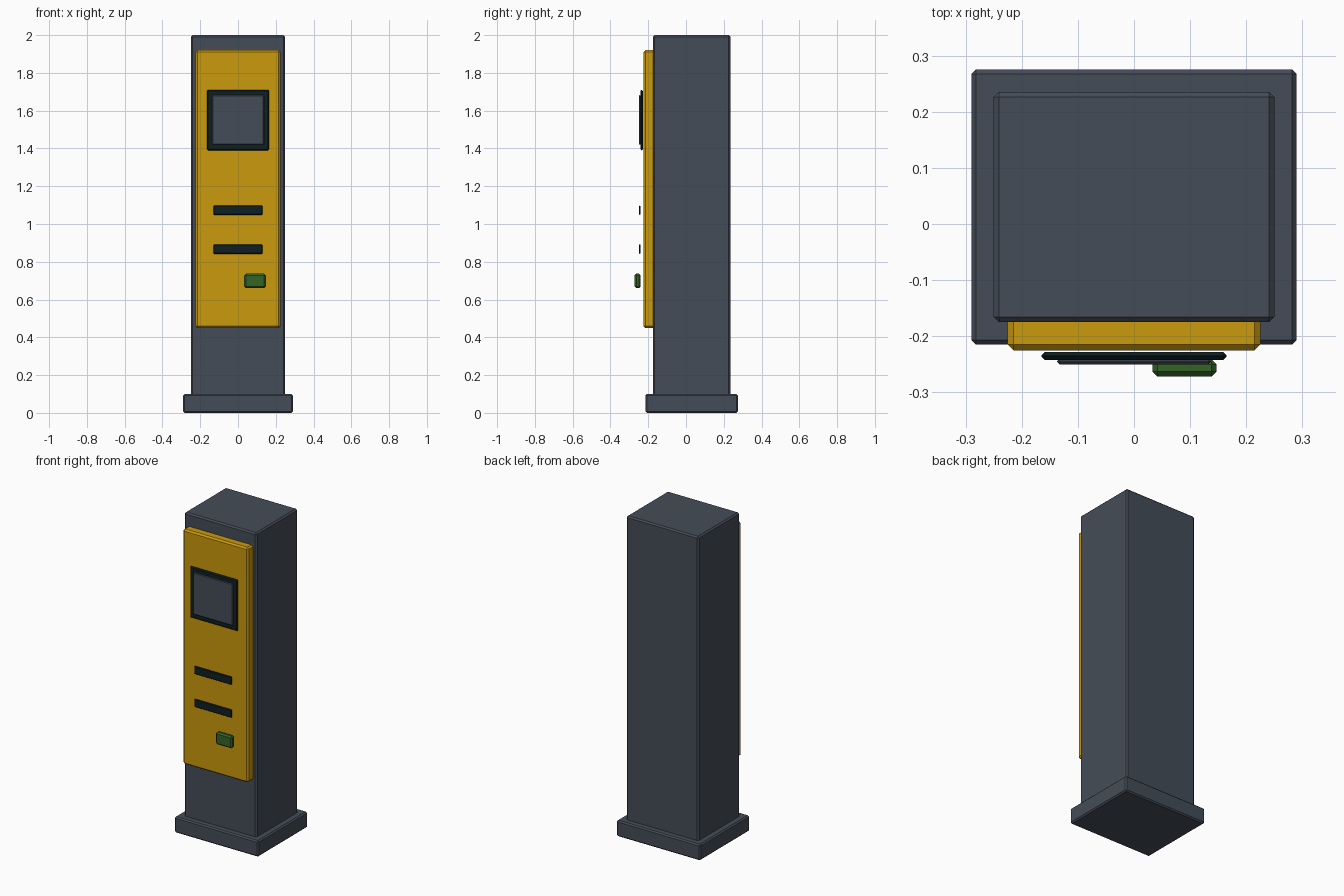
import bpy, bmesh

if "Cube" in bpy.data.objects:
    bpy.data.objects.remove(bpy.data.objects["Cube"])


def material(name, rgb):
    m = bpy.data.materials.new(name)
    m.diffuse_color = (*rgb, 1.0)
    m.use_nodes = True
    m.node_tree.nodes["Principled BSDF"].inputs["Base Color"].default_value = m.diffuse_color
    return m


SLATE = material("slate grey", (0.058, 0.073, 0.095))
YELLOW = material("amber yellow", (0.60, 0.32, 0.004))
BLACK = material("near black", (0.005, 0.014, 0.015))
GREEN = material("button green", (0.035, 0.125, 0.019))


def box(name, x, y, z, mat, chamfer):
    """Chamfered box from (min, max) ranges on each axis."""
    bm = bmesh.new()
    bmesh.ops.create_cube(bm, size=1.0)
    for v in bm.verts:
        for i, (lo, hi) in enumerate((x, y, z)):
            v.co[i] = hi if v.co[i] > 0 else lo
    bmesh.ops.bevel(bm, geom=bm.edges[:], offset=chamfer, segments=1,
                    profile=0.5, affect='EDGES')
    bmesh.ops.recalc_face_normals(bm, faces=bm.faces[:])
    me = bpy.data.meshes.new(name)
    bm.to_mesh(me)
    bm.free()
    me.materials.append(mat)
    ob = bpy.data.objects.new(name, me)
    bpy.context.collection.objects.link(ob)
    return ob


# Plinth and tall cabinet
box("base_plinth", (-0.29, 0.29), (-0.215, 0.275), (0.0, 0.10), SLATE, 0.008)
box("cabinet", (-0.25, 0.25), (-0.175, 0.235), (0.09, 2.0), SLATE, 0.009)

# Raised front panel
box("front_panel", (-0.225, 0.225), (-0.225, -0.160), (0.45, 1.92), YELLOW, 0.01)

# Display, standing just clear of the panel
box("screen_frame", (-0.165, 0.165), (-0.242, -0.228), (1.39, 1.71), BLACK, 0.006)
box("screen", (-0.137, 0.137), (-0.250, -0.240), (1.42, 1.682), SLATE, 0.004)

# Card and ticket slots
for name, zc in (("card_slot", 1.073), ("ticket_slot", 0.867)):
    box(name, (-0.13, 0.13), (-0.250, -0.240), (zc - 0.025, zc + 0.025), BLACK, 0.004)

# Push button
box("push_button", (0.033, 0.147), (-0.272, -0.241), (0.66, 0.737), GREEN, 0.009)
